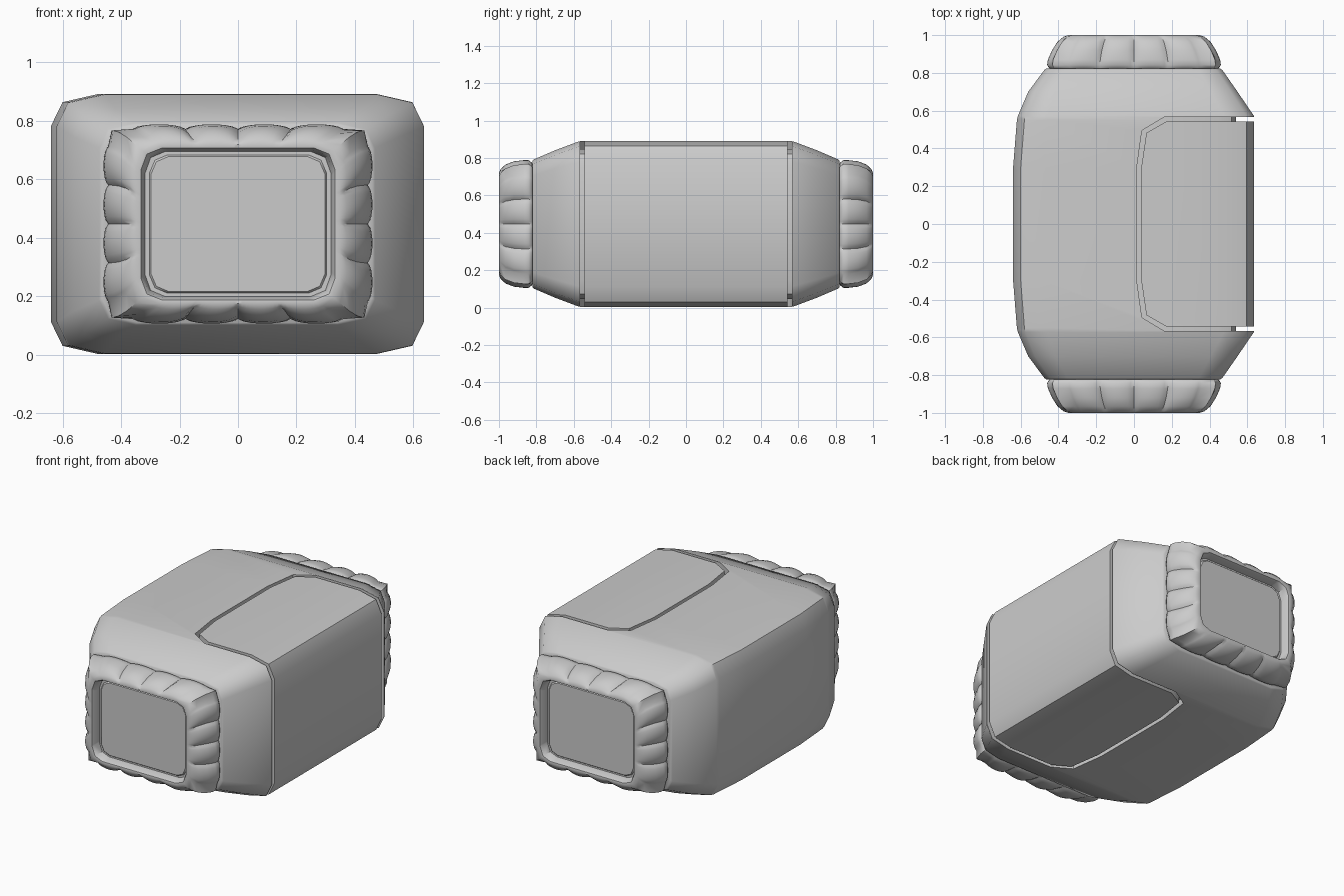
import bpy, bmesh, math

if "Cube" in bpy.data.objects:
    bpy.data.objects.remove(bpy.data.objects["Cube"])

ZC = 0.447


def make(name, rings, angle=40):
    """Loft closed rings of points into a capped solid."""
    bm = bmesh.new()
    vs = [[bm.verts.new(p) for p in r] for r in rings]
    n = len(vs[0])
    for a, b in zip(vs, vs[1:]):
        for i in range(n):
            bm.faces.new((a[i], a[(i + 1) % n], b[(i + 1) % n], b[i]))
    bm.faces.new(vs[0])
    bm.faces.new(vs[-1])
    bmesh.ops.recalc_face_normals(bm, faces=bm.faces)
    me = bpy.data.meshes.new(name)
    bm.to_mesh(me)
    bm.free()
    ob = bpy.data.objects.new(name, me)
    bpy.context.collection.objects.link(ob)
    smooth(ob, angle)
    return ob


def smooth(ob, angle):
    bpy.ops.object.select_all(action='DESELECT')
    ob.select_set(True)
    bpy.context.view_layer.objects.active = ob
    bpy.ops.object.shade_smooth_by_angle(angle=math.radians(angle))


def boolean(ob, cutter, op, angle):
    m = ob.modifiers.new("cut", 'BOOLEAN')
    m.operation, m.solver, m.object = op, 'EXACT', cutter
    bpy.context.view_layer.objects.active = ob
    bpy.ops.object.modifier_apply(modifier=m.name)
    bpy.data.objects.remove(cutter)
    smooth(ob, angle)


def ring(x0, x1, hz, y, cx, cz, f=0.25, div=1, bump=0.0):
    """Rectangle with two-step chamfered corners; optional four bulges per side."""
    mx, hx = (x0 + x1) / 2, (x1 - x0) / 2
    pts = []
    for k in range(4):
        c, s = round(math.cos(k * math.pi / 2)), round(math.sin(k * math.pi / 2))
        h, w, cd, cw = (hx, hz, cx, cz) if k % 2 == 0 else (hz, hx, cz, cx)
        for i in range(div + 1):
            t = i / div
            d = bump * (1 - abs(math.sin(4 * math.pi * t)) ** 0.6) if div > 1 else 0
            u, v = h - d, (2 * t - 1) * (w - cw)
            pts.append((u * c - v * s, u * s + v * c))
        u, v = h - cd * f, w - cw * f
        pts.append((u * c - v * s, u * s + v * c))
    return [(mx + px, y, ZC + pz) for px, pz in pts]


def outline(g):
    """Side panel outline seen from above, inset by g."""
    half = [(0.012 + g, 0.28), (0.042 + g, 0.495 - g * 0.5), (0.16 + g * 0.4, 0.566 - g), (0.8, 0.566 - g)]
    return half + [(x, -y) for x, y in reversed(half)]


def prism(g):
    return make("cutter", [[(x, y, z) for x, y in outline(g)] for z in (-0.2, 1.2)])


# Main body: sections along y, mirrored front to back
half = [(0.30, -0.64, 0.64, 0.444), (0.55, -0.62, 0.64, 0.444), (0.572, -0.615, 0.635, 0.442),
        (0.70, -0.56, 0.548, 0.394), (0.815, -0.475, 0.468, 0.345), (0.822, -0.465, 0.458, 0.337)]
secs = [(-y, a, b, h) for y, a, b, h in reversed(half)] + half
body = make("body", [ring(a, b, h, y, 0.16 * h / 0.444, 0.11 * h / 0.444) for y, a, b, h in secs], 50)
boolean(body, prism(0), 'DIFFERENCE', 50)

# Inner core that closes the bottom of the groove
make("inner_core", [ring(-0.3, 0.54, 0.40, y, 0.1, 0.1) for y in (-0.6, 0.6)])

# Side panel wrapping over top, side and underside
panel = make("side_panel", [ring(-0.64, 0.636, 0.444, y, 0.16, 0.11) for y in (-0.7, 0.7)])
boolean(panel, prism(0.024), 'INTERSECT', 40)

# Padded end frames with a recessed flat pane, front and back
pad = [(0.43, 0.315, 0.815, 0), (0.45, 0.33, 0.826, 0.01), (0.46, 0.341, 0.842, 0.016),
       (0.456, 0.341, 0.87, 0.02), (0.434, 0.335, 0.92, 0.025), (0.405, 0.318, 0.965, 0.024),
       (0.372, 0.292, 0.992, 0.012), (0.348, 0.272, 1.0, 0), (0.332, 0.26, 0.998, 0),
       (0.325, 0.254, 0.985, 0), (0.318, 0.248, 0.945, 0)]
for side, s in (("front", -1), ("back", 1)):
    make(side + "_padded_frame",
         [ring(-x, x, h, s * y, 0.10 * x / 0.46, 0.075, 0.28, 40, b) for x, h, y, b in pad], 45)
    make(side + "_pane", [ring(-x, x, h, s * y, 0.06, 0.06, 0.3)
                          for x, h, y in ((0.302, 0.236, 0.93), (0.302, 0.236, 0.95), (0.297, 0.231, 0.956))])
